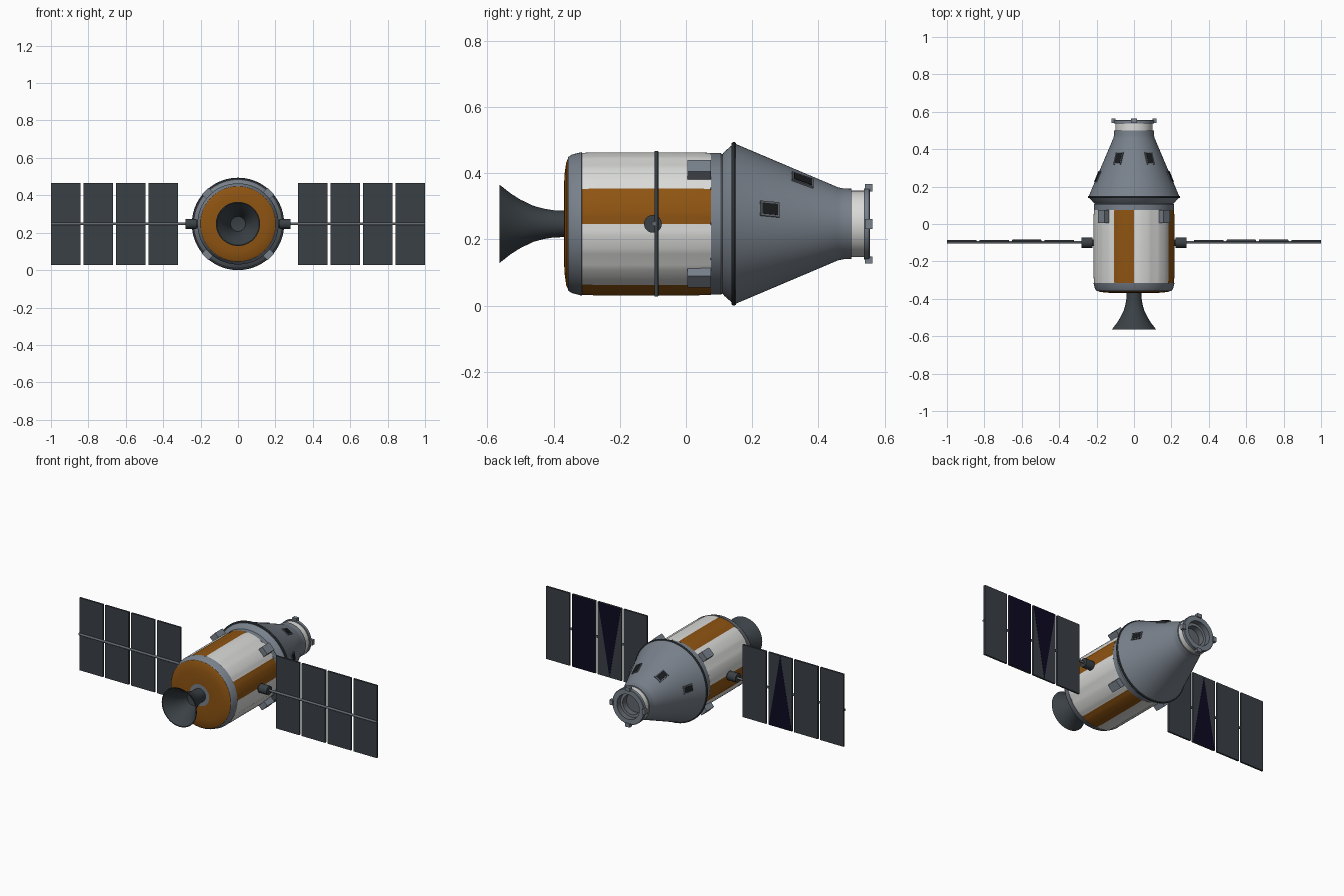
import bpy, bmesh, math
from mathutils import Matrix, Vector

if "Cube" in bpy.data.objects:
    bpy.data.objects.remove(bpy.data.objects["Cube"])

CZ = 0.247  # height of the craft's long axis


def mat(name, r, g, b):
    m = bpy.data.materials.new(name)
    m.diffuse_color = (r, g, b, 1)
    m.use_nodes = True
    m.node_tree.nodes["Principled BSDF"].inputs["Base Color"].default_value = m.diffuse_color
    return m


GREY = mat("hull_grey", 0.19, 0.22, 0.26)
WHITE = mat("silver_white", 0.70, 0.70, 0.69)
ORANGE = mat("foil_orange", 0.27, 0.088, 0.006)
DARK = mat("dark_slate", 0.042, 0.052, 0.06)
PANEL = mat("panel_grey", 0.042, 0.05, 0.06)
NAVY = mat("cell_navy", 0.004, 0.003, 0.016)
BLACK = mat("window_black", 0.01, 0.011, 0.013)
FRAME = mat("frame_grey", 0.12, 0.135, 0.155)


def finish(name, bm, mats, smooth=True):
    bmesh.ops.recalc_face_normals(bm, faces=bm.faces)
    me = bpy.data.meshes.new(name)
    bm.to_mesh(me)
    bm.free()
    for m in mats:
        me.materials.append(m)
    ob = bpy.data.objects.new(name, me)
    bpy.context.collection.objects.link(ob)
    if smooth:
        bpy.ops.object.select_all(action='DESELECT')
        ob.select_set(True)
        bpy.context.view_layer.objects.active = ob
        bpy.ops.object.shade_smooth_by_angle(angle=math.radians(32))
    return ob


def lathe(name, prof, mats, band=None, rule=None, dip=None, n=72):
    """Spin (y, r) points about the long axis; r = 0 closes with a point."""
    bm = bmesh.new()
    rings = []
    for y, r in prof:
        if r == 0:
            rings.append([bm.verts.new((0, y, CZ))] * n)
            continue
        ring = []
        for i in range(n):
            a = 2 * math.pi * i / n
            q = r - (dip(i) if dip else 0)
            ring.append(bm.verts.new((q * math.cos(a), y, CZ + q * math.sin(a))))
        rings.append(ring)
    for k in range(len(rings) - 1):
        for i in range(n):
            j = (i + 1) % n
            vs = list(dict.fromkeys((rings[k][i], rings[k][j], rings[k + 1][j], rings[k + 1][i])))
            f = bm.faces.new(vs)
            f.material_index = rule(360 * (i + 0.5) / n) if rule else (band[k] if band else 0)
    return finish(name, bm, mats)


def box(name, size, matrix, m):
    bm = bmesh.new()
    bmesh.ops.create_cube(bm, size=1, matrix=matrix @ Matrix.Diagonal((*size, 1)))
    return finish(name, bm, [m], False)


def rod(name, x0, x1, y, r, m):
    bm = bmesh.new()
    mx = Matrix.Translation(((x0 + x1) / 2, y, CZ)) @ Matrix.Rotation(math.pi / 2, 4, 'Y')
    bmesh.ops.create_cone(bm, cap_ends=True, segments=20, radius1=r, radius2=r,
                          depth=abs(x1 - x0), matrix=mx)
    return finish(name, bm, [m])


def radial(deg, r, y, lean=0.0):
    """Frame on the hull: local x outward, y along the axis, z round it."""
    a = math.radians(deg)
    out = Vector((math.cos(a), 0, math.sin(a)))
    nrm = (out + Vector((0, lean, 0))).normalized()
    along = (Vector((0, 1, 0)) - out * lean).normalized()
    mx = Matrix((nrm, along, nrm.cross(along))).transposed().to_4x4()
    mx.translation = out * r + Vector((0, y, CZ))
    return mx


# Engine bell, double walled
lathe("engine_bell", [(-0.36, 0.04), (-0.40, 0.041), (-0.43, 0.046), (-0.46, 0.054), (-0.50, 0.073),
                      (-0.53, 0.092), (-0.563, 0.118), (-0.563, 0.113), (-0.53, 0.087), (-0.50, 0.068),
                      (-0.46, 0.049), (-0.43, 0.04), (-0.42, 0)], [DARK])

# Service module: rear dome, rim, and striped barrel of twelve panels
lathe("rear_dome", [(-0.367, 0), (-0.369, 0.065), (-0.369, 0.10), (-0.367, 0.15), (-0.362, 0.185),
                    (-0.354, 0.203)], [GREY, ORANGE], [0, 1, 1, 1, 1])
lathe("rear_rim", [(-0.357, 0.201), (-0.345, 0.209), (-0.315, 0.217), (-0.314, 0.205)], [GREY])
lathe("service_barrel", [(-0.316, 0.215), (-0.27, 0.217), (0.03, 0.217), (0.076, 0.215)], [WHITE, ORANGE],
      rule=lambda d: 1 if d % 90 < 30 else 0,
      dip=lambda i: 0.004 if i % 6 == 0 else 0)
lathe("adapter_collar", [(0.074, 0.205), (0.075, 0.214), (0.105, 0.214), (0.11, 0.21),
                         (0.116, 0.218), (0.138, 0.237), (0.142, 0.22)], [GREY])
lathe("heat_shield_ring", [(0.138, 0.23), (0.138, 0.244), (0.142, 0.247), (0.147, 0.247), (0.151, 0.244),
                           (0.151, 0.23)], [DARK])

# Crew cone, white collar and hollow docking ring
lathe("crew_cone", [(0.148, 0.225), (0.151, 0.241), (0.46, 0.110), (0.475, 0.107), (0.50, 0.106),
                    (0.501, 0.09)], [GREY])
lathe("docking_collar", [(0.495, 0.10), (0.54, 0.10)], [WHITE])
lathe("docking_ring", [(0.537, 0.09), (0.537, 0.107), (0.553, 0.107), (0.556, 0.104), (0.556, 0.075),
                       (0.525, 0.073), (0.525, 0.058), (0.49, 0.056), (0.49, 0)],
      [GREY, FRAME], [0, 0, 0, 0, 1, 0, 1, 1])
for d in (0, 90, 180, 270):
    box("docking_latch", (0.022, 0.022, 0.03), radial(d, 0.109, 0.552), GREY)

# Cone windows: frame plate with a dark pane
LEAN = 0.131 / 0.309
for d, y, ln, w in ((13, 0.253, 0.062, 0.046), (58, 0.352, 0.07, 0.046)):
    for deg in (d, 180 - d):
        r = 0.241 - (y - 0.151) * LEAN
        box("window_frame", (0.008, ln, w), radial(deg, r, y, LEAN), FRAME)
        box("window_pane", (0.0095, ln - 0.012, w - 0.012), radial(deg, r + 0.001, y, LEAN), BLACK)

# Four thruster blocks
for d in (45, 135, 225, 315):
    box("thruster_block", (0.048, 0.07, 0.05), radial(d, 0.224, 0.04), GREY)

# Solar wings: hub, spar, four panels a side
PY, W, PITCH = -0.09, 0.158, 0.1735
for s in (1, -1):
    rod("wing_root", s * 0.19, s * 0.245, -0.1, 0.018, DARK)
    rod("wing_hub", s * 0.222, s * 0.28, -0.1, 0.027, DARK)
    rod("wing_spar", s * 0.27, s * 1.0, -0.097, 0.007, FRAME)
    for i in range(4):
        x = s * (0.3995 + PITCH * i)
        box("solar_panel", (W, 0.011, 0.44), Matrix.Translation((x, PY, CZ)), PANEL)

# Navy cell areas on the rear faces (shape given as x, z half-extents)
TRI_UP = [(-1, -1), (1, -1), (0, 1)]
TRI_DOWN = [(-1, 1), (1, 1), (0, -1)]
FULL = [(-1, -1), (1, -1), (1, 1), (-1, 1)]
for s, i, shape in ((1, 1, TRI_DOWN), (1, 2, FULL), (-1, 1, TRI_UP)):
    bm = bmesh.new()
    cx = s * (0.3995 + PITCH * i)
    f = bm.faces.new([bm.verts.new((cx + u * 0.077, PY + 0.004, CZ + v * 0.218)) for u, v in shape])
    ext = bmesh.ops.extrude_face_region(bm, geom=[f])
    bmesh.ops.translate(bm, vec=(0, 0.0025, 0),
                        verts=[g for g in ext["geom"] if isinstance(g, bmesh.types.BMVert)])
    finish("solar_cells", bm, [NAVY], False)
